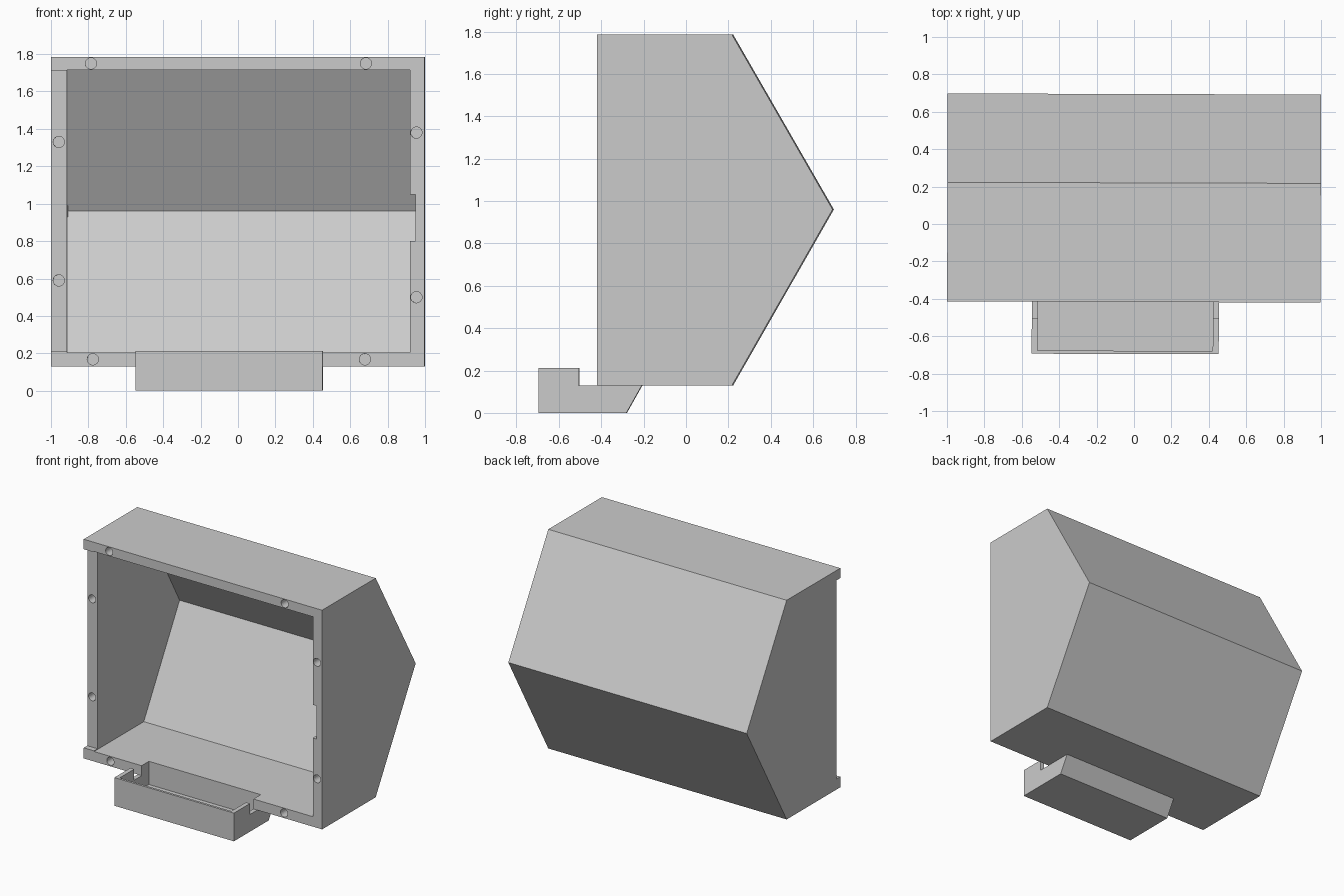
import bpy, bmesh, math
from mathutils import Matrix, Vector

cube = bpy.data.objects.get("Cube")
if cube:
    bpy.data.objects.remove(cube, do_unlink=True)

grey = bpy.data.materials.new("plain grey")
grey.use_nodes = True
colour = (0.6, 0.6, 0.6, 1)
grey.diffuse_color = colour
grey.node_tree.nodes["Principled BSDF"].inputs["Base Color"].default_value = colour


def finish(name, bm):
    bmesh.ops.recalc_face_normals(bm, faces=bm.faces)
    mesh = bpy.data.meshes.new(name)
    bm.to_mesh(mesh)
    bm.free()
    mesh.materials.append(grey)
    obj = bpy.data.objects.new(name, mesh)
    bpy.context.collection.objects.link(obj)
    return obj


def prism(name, profile, x0, x1):
    """Extrude a (y, z) profile sideways from x0 to x1."""
    bm = bmesh.new()
    face = bm.faces.new([bm.verts.new((x0, y, z)) for y, z in profile])
    new = bmesh.ops.extrude_face_region(bm, geom=[face])["geom"]
    bmesh.ops.translate(bm, vec=Vector((x1 - x0, 0, 0)),
                        verts=[v for v in new if isinstance(v, bmesh.types.BMVert)])
    return finish(name, bm)


def box(name, x0, x1, y0, y1, z0, z1):
    return prism(name, [(y0, z0), (y1, z0), (y1, z1), (y0, z1)], x0, x1)


def screw_hole(x, z):
    bm = bmesh.new()
    place = Matrix.Translation((x, FRONT, z)) @ Matrix.Rotation(math.pi / 2, 4, "X")
    bmesh.ops.create_cone(bm, cap_ends=True, segments=24, radius1=0.03,
                          radius2=0.03, depth=0.4, matrix=place)
    return finish("hole_cutter", bm)


def cut(target, cutter):
    cutter.hide_render = True
    mod = target.modifiers.new("cut", "BOOLEAN")
    mod.operation = "DIFFERENCE"
    mod.solver = "EXACT"
    mod.object = cutter
    bpy.context.view_layer.objects.active = target
    bpy.ops.object.modifier_apply(modifier=mod.name)
    bpy.data.objects.remove(cutter, do_unlink=True)


FRONT, BOTTOM, TOP, MID = -0.417, 0.13, 1.785, 0.96

# Housing with a wedge-shaped back
housing = prism("housing", [(FRONT, BOTTOM), (0.22, BOTTOM), (0.695, MID),
                            (0.22, TOP), (FRONT, TOP)], -0.998, 0.998)

# Hollow interior, open at the front, with a shallow groove in the left wall
cut(housing, prism("cavity_cutter", [(-0.6, 0.205), (0.175, 0.205), (0.6, MID),
                                     (0.175, 1.715), (-0.6, 1.715)], -0.912, 0.92))
cut(housing, prism("groove_cutter", [(-0.6, 0.8), (0.51, 0.8), (0.6, MID),
                                     (0.55, 1.05), (-0.6, 1.05)], 0.8, 0.95))

# Set-back front edge on the right side
cut(housing, box("edge_cutter", -1.2, -0.9, -0.6, -0.375, 0.21, 1.71))

# Screw holes around the rim
for x, z in [(-0.785, 1.75), (0.685, 1.75), (-0.775, 0.168), (0.68, 0.168),
             (-0.957, 1.33), (-0.957, 0.59), (0.955, 1.38), (0.955, 0.5)]:
    cut(housing, screw_hole(x, z))

# Tray under the front edge, with lowered sides next to the housing
tray = prism("front_tray", [(-0.695, 0), (-0.28, 0), (-0.207, BOTTOM),
                            (-0.505, BOTTOM), (-0.505, 0.213), (-0.695, 0.213)],
             -0.545, 0.455)

# One opening runs through the tray and the housing floor
for part in (housing, tray):
    cut(part, box("opening_cutter", -0.513, 0.423, -0.678, -0.33, 0.03, 0.5))

# Slight turn of the whole body
for part in (housing, tray):
    part.rotation_euler.z = -0.003
